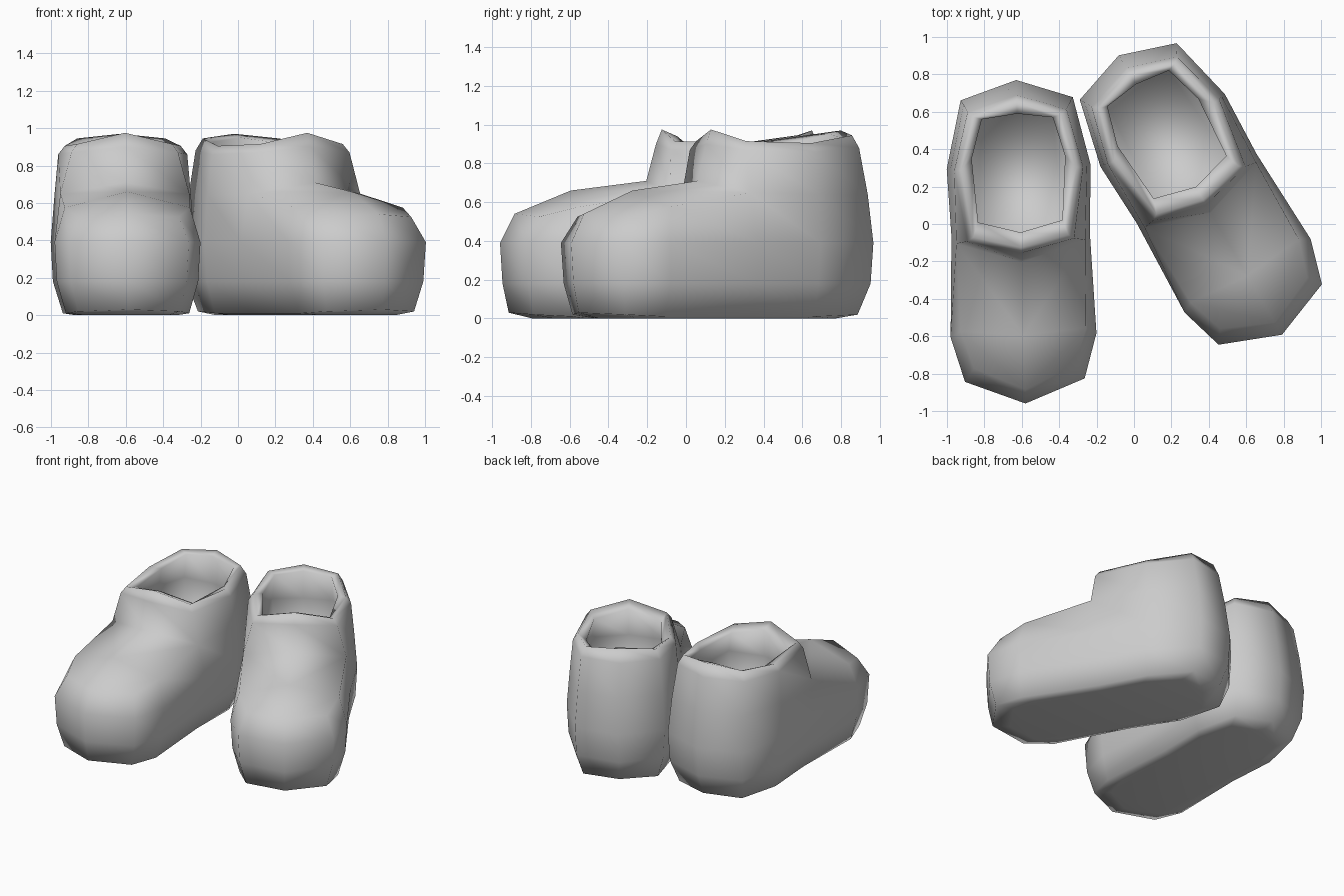
import bpy, bmesh
from math import radians

if "Cube" in bpy.data.objects:
    bpy.data.objects.remove(bpy.data.objects["Cube"])

# Half outlines, heel to toe: heel, heel corner, ankle side, waist, ball, toe corner, toe
SOLE = [(0, .79, .03), (.25, .70, .02), (.32, .40, .01), (.305, .04, .01),
        (.33, -.50, .01), (.27, -.70, .02), (0, -.82, .03)]
WIDEST = [(0, .865), (.30, .765), (.385, .40), (.37, .04), (.39, -.50), (.32, -.74), (0, -.865)]
UPPER = [(0, .83, .64), (.285, .74, .64), (.365, .40, .64), (.345, 0, .65),
         (.335, -.47, .575), (.27, -.67, .525), (0, -.79, .54)]
# Half collar outlines, heel to instep
COLLAR = [(0, .785, .88), (.265, .70, .88), (.345, .39, .86), (.285, .01, .87), (0, -.06, .90)]
RIM = [(0, .745, .97), (.235, .675, .945), (.31, .39, .905), (.255, .03, .915), (0, -.03, .975)]
LIP = [(0, .685, .95), (.19, .66, .925), (.25, .45, .885), (.225, .11, .885), (0, .05, .94)]

bm = bmesh.new()


def ring(half):
    """Full loop of vertices from a half outline."""
    pts = list(half) + [(-x, y, z) for x, y, z in reversed(half[1:-1])]
    return [bm.verts.new(p) for p in pts]


def bridge(a, b):
    n = len(a)
    for i in range(n):
        j = (i + 1) % n
        bm.faces.new((a[i], a[j], b[j], b[i]))


# Foot, from the underside to the upper edge
under = ring([(x * .8, y * .85, 0) for x, y, z in SOLE])
foot = [under, ring(SOLE),
        ring([(x * .97, y * .985, .18) for x, y in WIDEST]),
        ring([(x, y, .39) for x, y in WIDEST]), ring(UPPER)]
for a, b in zip(foot, foot[1:]):
    bridge(a, b)
bm.faces.new(under)

# Vamp over the toes
top = foot[-1]
instep = bm.verts.new((0, -.11, .71))
vamp = bm.verts.new((0, -.50, .66))
for side in ((3, 4, 5), (9, 8, 7)):
    waist, ball, toe = (top[i] for i in side)
    bm.faces.new((waist, ball, vamp, instep))
    bm.faces.new((ball, toe, top[6], vamp))

# Ankle, rolled collar and hollow inside
ankle = [top[:4] + [instep] + top[9:], ring(COLLAR), ring(RIM), ring(LIP),
         ring([(x * 1.08, y, .75) for x, y, z in LIP]),
         ring([(x, y, .42) for x, y, z in LIP])]
for a, b in zip(ankle, ankle[1:]):
    bridge(a, b)
bm.faces.new(ankle[-1])

bmesh.ops.recalc_face_normals(bm, faces=bm.faces)
for f in bm.faces:
    f.smooth = True
mesh = bpy.data.meshes.new("shoe")
bm.to_mesh(mesh)
bm.free()

# The pair, one straight and one turned out
for name, x, y, turn in (("straight_shoe", -.605, -.095, 1.65), ("turned_shoe", .355, .155, 30.3)):
    shoe = bpy.data.objects.new(name, mesh)
    shoe.location = (x, y, 0)
    shoe.rotation_euler.z = radians(turn)
    bpy.context.collection.objects.link(shoe)
